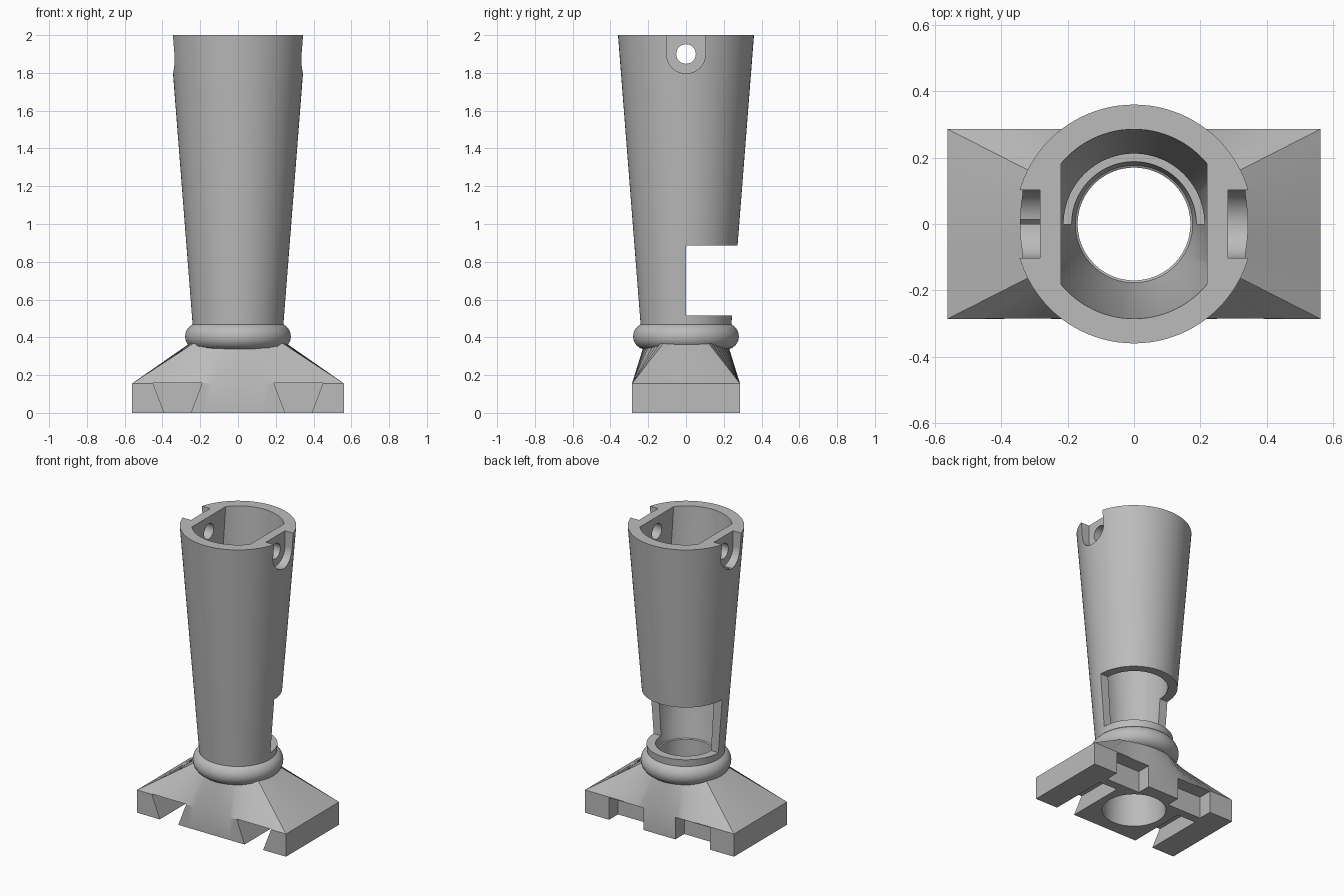
import bpy, bmesh, math
from mathutils import Matrix

cube = bpy.data.objects.get("Cube")
if cube:
    bpy.data.objects.remove(cube, do_unlink=True)

gray = bpy.data.materials.new("plain_gray")
gray.use_nodes = True
gray.diffuse_color = (0.5, 0.5, 0.5, 1)
gray.node_tree.nodes["Principled BSDF"].inputs["Base Color"].default_value = (0.5, 0.5, 0.5, 1)

SEG = 96
TAU = 2 * math.pi


def make(name, bm):
    bmesh.ops.recalc_face_normals(bm, faces=bm.faces)
    mesh = bpy.data.meshes.new(name)
    bm.to_mesh(mesh)
    bm.free()
    mesh.materials.append(gray)
    ob = bpy.data.objects.new(name, mesh)
    bpy.context.collection.objects.link(ob)
    return ob


def loft(name, rings):
    """Closed solid skinned through rings of equal point count."""
    bm = bmesh.new()
    loops = [[bm.verts.new(p) for p in ring] for ring in rings]
    for a, b in zip(loops, loops[1:]):
        for i in range(len(a)):
            j = (i + 1) % len(a)
            bm.faces.new((a[i], a[j], b[j], b[i]))
    bm.faces.new(loops[0])
    bm.faces.new(loops[-1])
    return make(name, bm)


def circle(r, z, clip=9):
    pts = []
    for i in range(SEG):
        x, y = r * math.cos(TAU * i / SEG), r * math.sin(TAU * i / SEG)
        pts.append((max(-clip, min(clip, x)), y, z))
    return pts


def box(name, x0, x1, y0, y1, z0, z1):
    return prism(name, [(x0, z0), (x1, z0), (x1, z1), (x0, z1)], y0, y1)


def prism(name, outline, y0, y1):
    """Outline in x and z, pushed along y."""
    return loft(name, [[(x, y, z) for x, z in outline] for y in (y0, y1)])


def cut(target, cutters, op="DIFFERENCE"):
    bpy.context.view_layer.objects.active = target
    for c in cutters:
        c.hide_render = True
        mod = target.modifiers.new(c.name, "BOOLEAN")
        mod.operation, mod.object, mod.solver = op, c, "EXACT"
        bpy.ops.object.modifier_apply(modifier=mod.name)


# Tapered barrel
barrel = loft("barrel", [circle(0.235, 0.4), circle(0.36, 2.0)])

# Rounded collar
R, T, CZ, N = 0.21, 0.07, 0.405, 24
bm = bmesh.new()
rows = [[bm.verts.new(p) for p in circle(R + T * math.cos(TAU * k / N), CZ + T * math.sin(TAU * k / N))]
        for k in range(N)]
for k in range(N):
    a, b = rows[k], rows[(k + 1) % N]
    for i in range(SEG):
        j = (i + 1) % SEG
        bm.faces.new((a[i], a[j], b[j], b[i]))
collar = make("collar", bm)

# Foot: a rectangular block blending into a circle under the collar
HX, HY, HZ = 0.562, 0.286, 0.155
corner = math.atan2(HY, HX)
angles = []
for q0, q1 in ((-corner, corner), (corner, math.pi - corner),
               (math.pi - corner, math.pi + corner), (math.pi + corner, TAU - corner)):
    angles += [q0 + (q1 - q0) * i / 20 for i in range(20)]


def rect(z):
    pts = []
    for a in angles:
        c, s = math.cos(a), math.sin(a)
        k = min(HX / max(abs(c), 1e-6), HY / max(abs(s), 1e-6))
        pts.append((c * k, s * k, z))
    return pts


foot = loft("foot", [rect(0), rect(HZ), [(R * math.cos(a), R * math.sin(a), 0.4) for a in angles]])

# Bore, flattened on both sides near the top
cone = loft("bore_cutter", [circle(0.17, 0.3), circle(0.172, 0.45), circle(0.187, 0.5),
                            circle(0.287, 2.02)])
sides = box("bore_limit", -0.22, 0.22, -1, 1, 0.2, 3)
cut(cone, [sides], "INTERSECT")
lower_bore = loft("lower_bore_cutter", [circle(0.2, -0.1), circle(0.2, 0.1), circle(0.17, 0.25),
                                        circle(0.17, 0.5)])

# Window in the back and pin seats at the top
window = box("window_cutter", -0.5, 0.5, 0, 0.6, 0.515, 0.885)
tools = [cone, window]
for s in (-1, 1):
    outline = [(0.103, 2.1), (-0.103, 2.1)]
    outline += [(-0.103 * math.cos(math.pi * i / 24), 1.9 - 0.103 * math.sin(math.pi * i / 24))
                for i in range(25)]
    tools.append(loft("seat_cutter", [[(s * x, y, z) for y, z in outline] for x in (0.283, 0.5)]))
bm = bmesh.new()
bmesh.ops.create_cone(bm, cap_ends=True, segments=32, radius1=0.052, radius2=0.052, depth=1,
                      matrix=Matrix.Translation((0, 0, 1.9)) @ Matrix.Rotation(math.pi / 2, 4, "Y"))
tools.append(make("pin_cutter", bm))
cut(barrel, tools)
cut(collar, [lower_bore])

# Dovetail slots from the front, shallow recesses at the back
foot_tools = [lower_bore]
for s in (-1, 1):
    dovetail = [(s * 0.252, -0.005), (s * 0.388, -0.005), (s * 0.45, 0.157), (s * 0.19, 0.157)]
    foot_tools.append(prism("slot_cutter", dovetail, -0.4, 0.13))
    foot_tools.append(box("recess_cutter", s * 0.12, s * 0.38, 0.19, 0.4, -0.1, 0.15))
cut(foot, foot_tools)

for ob in set(tools + foot_tools + [sides]):
    bpy.data.objects.remove(ob, do_unlink=True)

# Smooth curves, sharp edges
for ob in (barrel, collar, foot):
    bpy.ops.object.select_all(action="DESELECT")
    ob.select_set(True)
    bpy.context.view_layer.objects.active = ob
    bpy.ops.object.shade_smooth_by_angle(angle=math.radians(25))
